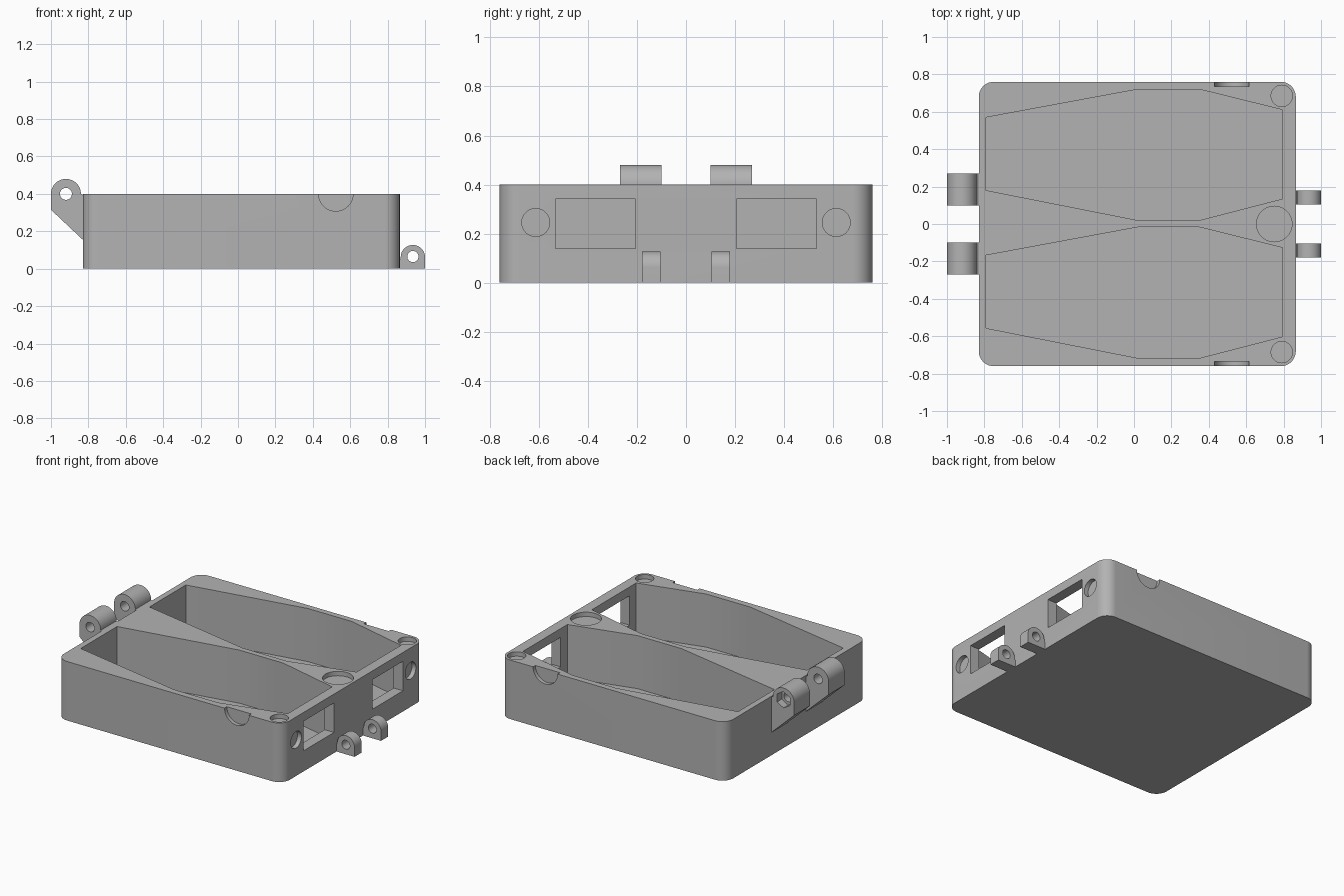
import bpy, bmesh, math

if "Cube" in bpy.data.objects:
    bpy.data.objects.remove(bpy.data.objects["Cube"], do_unlink=True)

grey = bpy.data.materials.new("plain grey")
grey.use_nodes = True
grey.diffuse_color = (0.45, 0.45, 0.45, 1)
grey.node_tree.nodes["Principled BSDF"].inputs["Base Color"].default_value = (0.45, 0.45, 0.45, 1)

# How profile coordinates (u, v) and the extrusion distance w map to x, y, z
PLACE = {
    "x": lambda u, v, w: (w, u, v),
    "y": lambda u, v, w: (u, w, v),
    "z": lambda u, v, w: (u, v, w),
}


def prism(name, points, axis, low, high):
    """Extrude a closed profile along an axis."""
    bm = bmesh.new()
    place = PLACE[axis]
    ends = [[bm.verts.new(place(u, v, w)) for u, v in points] for w in (low, high)]
    for ring in ends:
        bm.faces.new(ring)
    n = len(points)
    for i in range(n):
        j = (i + 1) % n
        bm.faces.new((ends[0][i], ends[0][j], ends[1][j], ends[1][i]))
    bmesh.ops.recalc_face_normals(bm, faces=bm.faces)
    mesh = bpy.data.meshes.new(name)
    bm.to_mesh(mesh)
    bm.free()
    mesh.materials.append(grey)
    obj = bpy.data.objects.new(name, mesh)
    bpy.context.collection.objects.link(obj)
    return obj


def arc(cu, cv, r, start=0, end=360, steps=48):
    count = steps if end - start == 360 else steps + 1
    angles = [math.radians(start + (end - start) * i / steps) for i in range(count)]
    return [(cu + r * math.cos(a), cv + r * math.sin(a)) for a in angles]


def rect(u0, u1, v0, v1):
    return [(u0, v0), (u1, v0), (u1, v1), (u0, v1)]


def carve(obj, cutters):
    """Subtract every cutter, then delete the cutters and smooth the part."""
    for cutter in cutters:
        cutter.hide_render = True
        mod = obj.modifiers.new("cut", "BOOLEAN")
        mod.operation, mod.solver, mod.object = "DIFFERENCE", "EXACT", cutter
    graph = bpy.context.evaluated_depsgraph_get()
    mesh = bpy.data.meshes.new_from_object(obj.evaluated_get(graph))
    obj.modifiers.clear()
    obj.data = mesh
    for cutter in cutters:
        bpy.data.objects.remove(cutter, do_unlink=True)
    bpy.ops.object.select_all(action="DESELECT")
    obj.select_set(True)
    bpy.context.view_layer.objects.active = obj
    bpy.ops.object.shade_smooth_by_angle(angle=math.radians(30))


LEFT, RIGHT, SIDE, TOP = -0.83, 0.865, 0.76, 0.4
R = 0.08

# Tray block with rounded corners
outline = (arc(RIGHT - R, SIDE - R, R, 0, 90, 12) + arc(LEFT + R, SIDE - R, R, 90, 180, 12)
           + arc(LEFT + R, R - SIDE, R, 180, 270, 12) + arc(RIGHT - R, R - SIDE, R, 270, 360, 12))
tray = prism("tray", outline, "z", 0, TOP)

# Two tapered pockets
pocket = [(-0.79, 0.57), (0.02, 0.72), (0.35, 0.72), (0.795, 0.61),
          (0.795, 0.135), (0.35, 0.02), (0.02, 0.02), (-0.79, 0.18)]
cuts = [prism("pocket_cutter", [(x, y - shift) for x, y in pocket], "z", 0.04, 0.5)
        for shift in (0, 0.737)]

# Large round recess in the top, between the pockets
cuts.append(prism("centre_recess_cutter", arc(0.75, 0, 0.095), "z", TOP - 0.03, 0.5))

for s in (-1, 1):
    # Small round recesses in the top corners and the end wall
    cuts.append(prism("corner_recess_cutter", arc(0.79, s * 0.685, 0.057), "z", TOP - 0.03, 0.5))
    cuts.append(prism("end_recess_cutter", arc(s * 0.613, 0.245, 0.057), "x", RIGHT - 0.03, 1))
    # Windows through the end wall into the pockets
    y0, y1 = sorted((s * 0.207, s * 0.532))
    cuts.append(prism("window_cutter", rect(y0, y1, 0.14, 0.34), "x", 0.75, 1))
    # Half-round finger notches in the long sides
    y0, y1 = sorted((s * 0.735, s * 0.85))
    cuts.append(prism("notch_cutter", arc(0.523, TOP, 0.092), "y", y0, y1))
carve(tray, cuts)

# Hinge lugs at the high end and latch lugs at the low end
hinge = arc(-0.92, TOP, 0.08, 0, 180, 24) + [(-1, 0.315), (LEFT, 0.155), (LEFT, TOP - 0.005)]
latch = arc(0.935, 0.062, 0.065, 0, 180, 24) + [(0.87, 0.05), (RIGHT, 0.05), (RIGHT, 0), (1, 0)]
for s, word in ((-1, "front"), (1, "back")):
    y0, y1 = sorted((s * 0.1, s * 0.27))
    lug = prism(word + "_hinge_lug", hinge, "y", y0, y1)
    holes = [prism("pin_cutter", arc(-0.92, TOP, 0.032), "y", y0 - 0.1, y1 + 0.1)]
    if s > 0:
        # Hexagonal nut seat in the outer face
        holes.append(prism("nut_cutter", arc(-0.92, TOP, 0.055, 30, 390, 6), "y", y1 - 0.05, y1 + 0.1))
    carve(lug, holes)

    y0, y1 = sorted((s * 0.104, s * 0.18))
    lug = prism(word + "_latch_lug", latch, "y", y0, y1)
    carve(lug, [prism("pin_cutter", arc(0.935, 0.065, 0.03), "y", y0 - 0.1, y1 + 0.1)])
